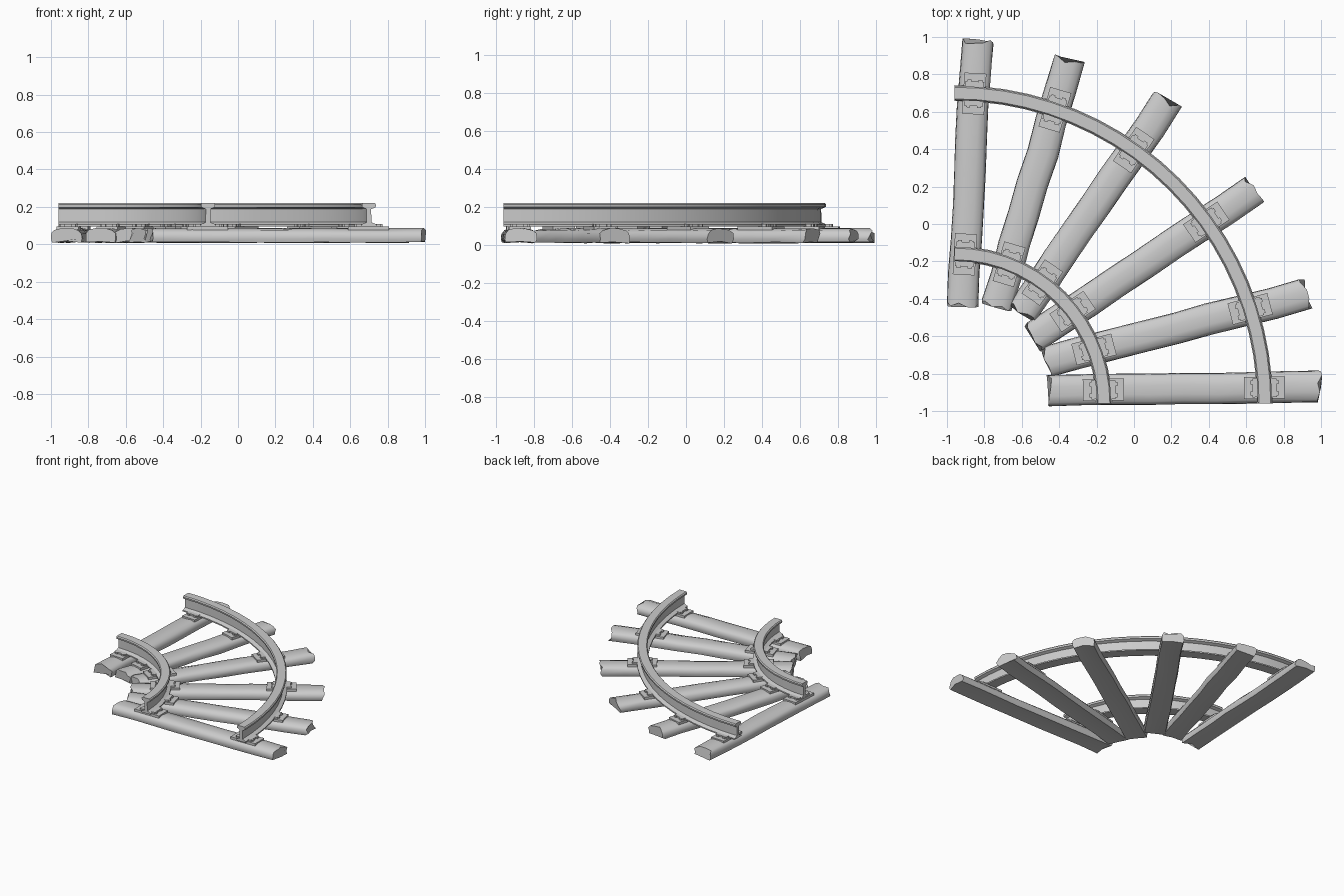
import bpy, bmesh, math, random
from mathutils import Vector, Matrix

random.seed(4)
if "Cube" in bpy.data.objects:
    bpy.data.objects.remove(bpy.data.objects["Cube"], do_unlink=True)

grey = bpy.data.materials.new("plain_grey")
grey.use_nodes = True
grey.diffuse_color = (0.6, 0.6, 0.6, 1)
grey.node_tree.nodes["Principled BSDF"].inputs["Base Color"].default_value = (0.6, 0.6, 0.6, 1)

CENTRE = Vector((-0.96, -0.96, 0))


def finish(name, bm, angle=40):
    bmesh.ops.recalc_face_normals(bm, faces=bm.faces)
    mesh = bpy.data.meshes.new(name)
    bm.to_mesh(mesh)
    bm.free()
    mesh.materials.append(grey)
    ob = bpy.data.objects.new(name, mesh)
    bpy.context.collection.objects.link(ob)
    bpy.ops.object.select_all(action='DESELECT')
    ob.select_set(True)
    bpy.context.view_layer.objects.active = ob
    bpy.ops.object.shade_smooth_by_angle(angle=math.radians(angle))
    return ob


def loft(name, rings, angle=40):
    """Skin a run of equal cross-sections and cap both ends."""
    bm = bmesh.new()
    loops = [[bm.verts.new(p) for p in ring] for ring in rings]
    for a, b in zip(loops, loops[1:]):
        for i in range(len(a)):
            j = (i + 1) % len(a)
            bm.faces.new((a[i], a[j], b[j], b[i]))
    bm.faces.new(loops[0])
    bm.faces.new(loops[-1])
    return finish(name, bm, angle)


# Rails: half of an I-shaped section, mirrored, swept round a quarter circle
half = [(0.042, 0.095), (0.042, 0.105), (0.013, 0.118), (0.012, 0.188),
        (0.036, 0.198), (0.038, 0.212), (0.031, 0.22)]
section = half + [(-w, z) for w, z in reversed(half)]


def rail(name, radius, steps):
    rings = []
    for k in range(steps + 1):
        a = math.pi / 2 * k / steps
        out = Vector((math.cos(a), math.sin(a), 0))
        rings.append([CENTRE + out * (radius + w) + Vector((0, 0, z)) for w, z in section])
    loft(name, rings)


RADII = {"inner": 0.80, "outer": 1.66}
rail("inner_rail", RADII["inner"], 14)
rail("outer_rail", RADII["outer"], 20)

# Sleepers: worn timber, inner end and outer end of each axis
axes = [((-0.92, -0.435), (-0.838, 0.975)), ((-0.735, -0.44), (-0.345, 0.872)),
        ((-0.60, -0.473), (0.18, 0.66)), ((-0.537, -0.607), (0.64, 0.18)),
        ((-0.463, -0.735), (0.917, -0.377)), ((-0.455, -0.89), (0.99, -0.872))]
timber = [(-0.078, 0.012), (-0.084, 0.03), (-0.082, 0.058), (-0.066, 0.076), (-0.03, 0.086),
          (0.02, 0.086), (0.064, 0.077), (0.08, 0.06), (0.084, 0.03), (0.076, 0.01), (0, 0.016)]
STATIONS = 9


def sleeper(name, start, along, side):
    rings = []
    for k in range(STATIONS):
        end = k in (0, STATIONS - 1)
        base = start + along * (k / (STATIONS - 1))
        shift = random.uniform(-0.004, 0.004)
        ring = []
        for w, z in timber:
            p = base + side * (w + shift + random.uniform(-0.002, 0.002))
            if end:
                p = p + along.normalized() * random.uniform(-0.018, 0.018)
            ring.append(p + Vector((0, 0, max(0, z + random.uniform(-0.004, 0.002)))))
        rings.append(ring)
    loft(name, rings, 50)


def box(bm, frame, centre, size):
    bmesh.ops.create_cube(bm, size=1, matrix=frame @ Matrix.Translation(centre)
                          @ Matrix.Diagonal((*size, 1)))


def fastening(name, spot, along):
    """Tie plate with a rail clip and two bolt heads on each side of the rail."""
    frame = Matrix.Translation(spot) @ Matrix.Rotation(math.atan2(along.y, along.x), 4, 'Z')
    bm = bmesh.new()
    box(bm, frame, (0, 0, 0.086), (0.22, 0.118, 0.02))
    for s in (-1, 1):
        box(bm, frame, (s * 0.05, 0, 0.102), (0.03, 0.1, 0.014))
        for t in (-1, 1):
            box(bm, frame, (s * 0.062, t * 0.03, 0.1), (0.025, 0.022, 0.016))
    finish(name, bm, 30)


for n, (a, b) in enumerate(axes, 1):
    start, stop = Vector((*a, 0)), Vector((*b, 0))
    along = stop - start
    unit = along.normalized()
    side = Vector((-unit.y, unit.x, 0))
    sleeper(f"sleeper_{n}", start, along, side)
    # Fastenings sit where the sleeper axis crosses each rail's circle
    rel = start - CENTRE
    proj = rel.dot(unit)
    for label, r in RADII.items():
        t = -proj + math.sqrt(proj ** 2 - rel.length_squared + r * r)
        fastening(f"{label}_fastening_{n}", start + unit * t, unit)
